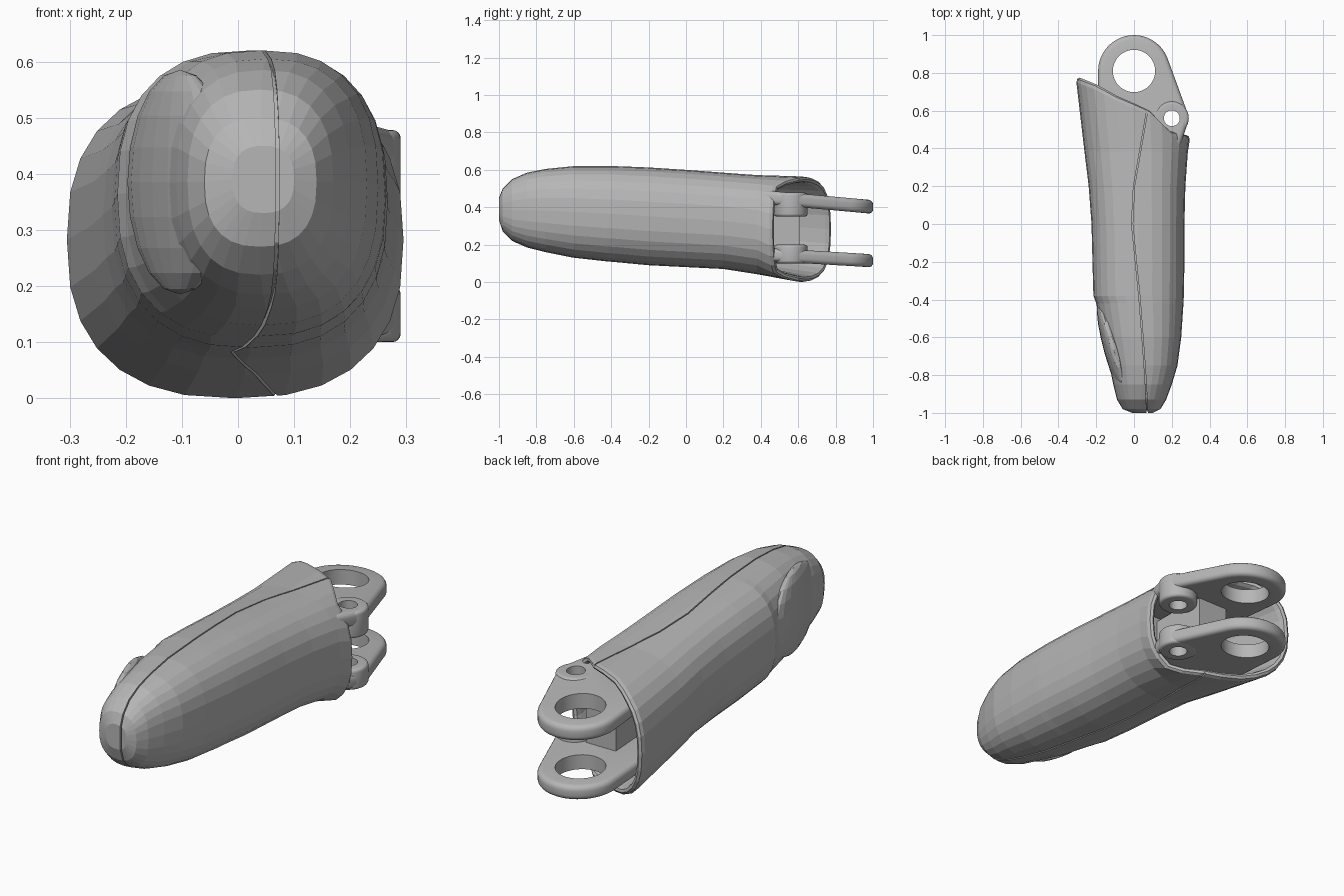
import bpy, bmesh, math
from mathutils import Matrix, Vector

if "Cube" in bpy.data.objects:
    bpy.data.objects.remove(bpy.data.objects["Cube"])

grey = bpy.data.materials.new("mid grey")
grey.diffuse_color = (0.47, 0.47, 0.47, 1)
grey.use_nodes = True
grey.node_tree.nodes["Principled BSDF"].inputs["Base Color"].default_value = grey.diffuse_color


def finish(name, bm):
    bmesh.ops.recalc_face_normals(bm, faces=bm.faces)
    me = bpy.data.meshes.new(name)
    bm.to_mesh(me)
    bm.free()
    me.materials.append(grey)
    ob = bpy.data.objects.new(name, me)
    bpy.context.collection.objects.link(ob)
    return ob


def bake(ob, smooth=None):
    """Apply modifiers, optionally smooth by angle."""
    dg = bpy.context.evaluated_depsgraph_get()
    me = bpy.data.meshes.new_from_object(ob.evaluated_get(dg))
    ob.modifiers.clear()
    ob.data = me
    if smooth:
        for p in me.polygons:
            p.use_smooth = True
        me.set_sharp_from_angle(angle=math.radians(smooth))


def cut(ob, cutter):
    m = ob.modifiers.new("cut", 'BOOLEAN')
    m.operation, m.solver, m.object = 'DIFFERENCE', 'EXACT', cutter


def lerp(table, v):
    if v <= table[0][0]:
        return table[0][1]
    for (a, p), (b, q) in zip(table, table[1:]):
        if v <= b:
            return p + (q - p) * (v - a) / (b - a)
    return table[-1][1]


# Body sections: y, left x, right x, bottom z, top z
SECT = [(-1.0, -0.01, 0.10, 0.33, 0.45), (-0.98, -0.06, 0.14, 0.27, 0.50),
        (-0.93, -0.09, 0.17, 0.22, 0.55), (-0.85, -0.11, 0.20, 0.185, 0.585),
        (-0.75, -0.13, 0.23, 0.16, 0.605), (-0.6, -0.165, 0.25, 0.13, 0.62),
        (-0.42, -0.20, 0.262, 0.11, 0.62), (-0.38, -0.215, 0.264, 0.107, 0.62),
        (-0.2, -0.22, 0.267, 0.09, 0.613), (0.0, -0.225, 0.267, 0.08, 0.60),
        (0.2, -0.24, 0.272, 0.07, 0.585), (0.38, -0.262, 0.285, 0.042, 0.572)]
END = (0.6, -0.305, 0.295, 0.0, 0.565)
# Slanted open end: y of the rim for each x
RIM = [(-0.305, 0.775), (-0.2, 0.735), (-0.1, 0.68), (0.07, 0.61),
       (0.12, 0.58), (0.18, 0.495), (0.295, 0.47)]
N = 28


def ring(bm, s, scale=1.0, rim=None):
    y, xl, xr, zb, zt = s
    out = []
    for i in range(N):
        a = 2 * math.pi * i / N
        c, d = math.cos(a), math.sin(a)
        px = math.copysign(abs(c) ** 0.8, c)
        pz = math.copysign(abs(d) ** 0.8, d)
        x0 = (xl + xr) / 2 + px * (xr - xl) / 2
        x = (xl + xr) / 2 + px * scale * (xr - xl) / 2
        z = (zb + zt) / 2 + pz * scale * (zt - zb) / 2
        yy = y if rim is None else lerp(RIM, x0) + rim
        out.append(bm.verts.new((x, yy, z)))
    return out


# Body shell: lofted, with a rounded rim and a pocket in the back
bm = bmesh.new()
rings = [ring(bm, s) for s in SECT]
rings += [ring(bm, END, sc, off) for sc, off in
          [(1.0, -0.025), (0.985, -0.007), (0.945, 0.0), (0.905, -0.007), (0.885, -0.03)]]
rings.append(ring(bm, (0.3, -0.25, 0.28, 0.055, 0.578), 0.87))
for r, q in zip(rings, rings[1:]):
    for i in range(N):
        j = (i + 1) % N
        bm.faces.new((r[i], r[j], q[j], q[i]))
bm.faces.new(rings[0])
bm.faces.new(rings[-1])
body = finish("body_shell", bm)

# Seam groove running over the top, round the tip and back underneath
SEAM = [(-1.0, 0.07), (-0.8, 0.06), (-0.4, 0.03), (0.0, -0.01), (0.2, 0.0), (0.6, 0.07)]
full = SECT + [END, (0.8, -0.3, 0.3, 0.0, 0.56)]
path = [(s[0], s[4]) for s in reversed(full)] + [(s[0], s[3]) for s in full]
bm = bmesh.new()
loops = []
for y, z in path:
    centre = Vector((0, max(y, -0.8), 0.39))
    p = Vector((lerp(SEAM, y), y, z))
    d = Vector((0, p.y - centre.y, p.z - centre.z)).normalized()
    loops.append([bm.verts.new(p + d * k + Vector((w, 0, 0)))
                  for k, w in ((-0.014, -0.003), (-0.014, 0.003), (0.05, 0.003), (0.05, -0.003))])
for r, q in zip(loops, loops[1:]):
    for i in range(4):
        j = (i + 1) % 4
        bm.faces.new((r[i], r[j], q[j], q[i]))
bm.faces.new(loops[0])
bm.faces.new(loops[-1])
seam = finish("seam_cutter", bm)
cut(body, seam)
bake(body)

# Oval finger pad on the left of the tip
bm = bmesh.new()
bmesh.ops.create_uvsphere(bm, u_segments=20, v_segments=10, radius=1)
bm.transform(Matrix.Translation((-0.103, -0.68, 0.385)) @ Matrix.Rotation(math.radians(16), 4, 'Z')
             @ Matrix.Diagonal((0.052, 0.29, 0.2, 1)))
finish("tip_pad", bm)


def cylinder(bm, x, y, z0, z1, r, seg=40):
    bmesh.ops.create_cone(bm, cap_ends=True, segments=seg, radius1=r, radius2=r, depth=z1 - z0,
                          matrix=Matrix.Translation((x, y, (z0 + z1) / 2)))


# Hole cutters: large pivot hole and small pin hole
helpers = [seam]
for x, y, r in ((0.0, 0.81, 0.112), (0.2, 0.56, 0.042)):
    bm = bmesh.new()
    cylinder(bm, x, y, -0.3, 0.9, r, 48)
    helpers.append(finish("hole_cutter", bm))


def drill(ob, bevel):
    b = ob.modifiers.new("round", 'BEVEL')
    b.width, b.segments, b.limit_method, b.angle_limit = bevel, 4, 'ANGLE', math.radians(40)
    for h in helpers[1:]:
        cut(ob, h)
    bake(ob, 35)


# Two hinge lugs, each with a pin boss
for name, z0, z1, slope, b0, b1 in (("upper", 0.382, 0.455, -0.09, 0.35, 0.478),
                                    ("lower", 0.09, 0.16, -0.06, 0.1, 0.2)):
    pts = [(-0.19, 0.28), (0.2, 0.28)]
    for cx, cy, r in ((0, 0.81, 0.19), (0.2, 0.56, 0.088)):
        pts += [(cx + r * math.cos(k * math.pi / 24), cy + r * math.sin(k * math.pi / 24))
                for k in range(48)]
    bm = bmesh.new()
    for x, y in pts:
        for z in (z0, z1):
            bm.verts.new((x, y, z))
    res = bmesh.ops.convex_hull(bm, input=bm.verts[:])
    bmesh.ops.delete(bm, geom=[v for v in bm.verts if not v.link_faces], context='VERTS')
    bmesh.ops.dissolve_limit(bm, angle_limit=0.01, verts=bm.verts[:], edges=bm.edges[:])
    for v in bm.verts:
        v.co.z += slope * (v.co.y - 0.81)
    drill(finish(name + "_lug", bm), 0.024)
    bm = bmesh.new()
    cylinder(bm, 0.2, 0.56, b0, b1, 0.09)
    drill(finish(name + "_pin_boss", bm), 0.015)

# Core block between the lugs
bm = bmesh.new()
bmesh.ops.create_cube(bm, size=1, matrix=Matrix.Translation((0.03, 0.44, 0.28))
                      @ Matrix.Diagonal((0.16, 0.34, 0.26, 1)))
finish("core_block", bm)

for h in helpers:
    h.hide_render = True
    h.hide_set(True)
